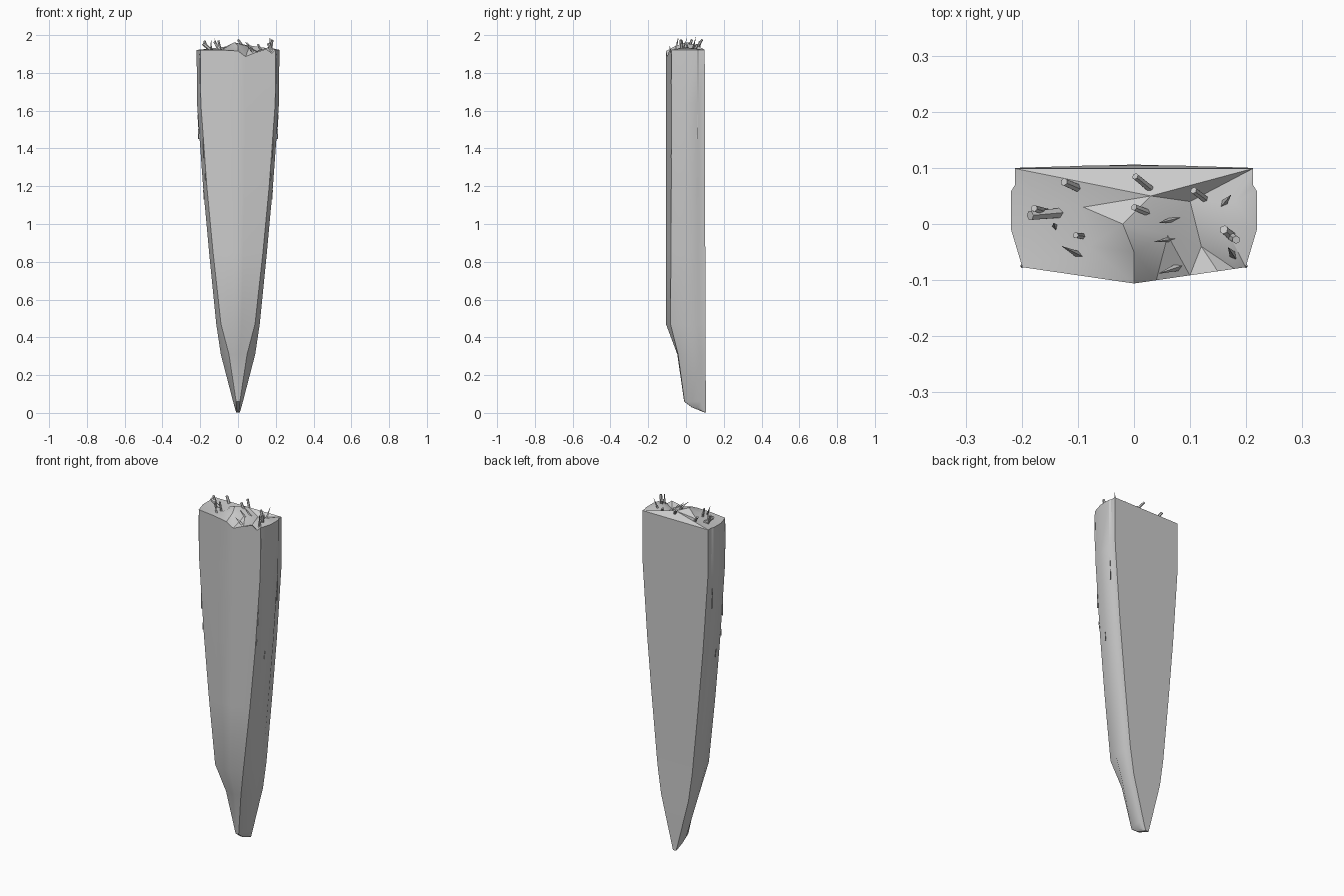
import bpy, bmesh, math
from mathutils import Vector
from mathutils.geometry import delaunay_2d_cdt


def finish(name, bm, smooth=False):
    bmesh.ops.recalc_face_normals(bm, faces=bm.faces)
    me = bpy.data.meshes.new(name)
    bm.to_mesh(me)
    bm.free()
    ob = bpy.data.objects.new(name, me)
    bpy.context.collection.objects.link(ob)
    if smooth:
        bpy.ops.object.select_all(action='DESELECT')
        ob.select_set(True)
        bpy.context.view_layer.objects.active = ob
        bpy.ops.object.shade_smooth_by_angle(angle=math.radians(30))
    return ob


# stake sections: z, half width, back y, front corner half width, corner y, front centre y
SECTIONS = [
    (0.002, 0.010, 0.106, 0.005, 0.100, 0.098),
    (0.030, 0.018, 0.105, 0.008, 0.032, 0.030),
    (0.060, 0.026, 0.105, 0.010, -0.008, -0.010),
    (0.310, 0.091, 0.104, 0.048, -0.042, -0.046),
    (0.470, 0.115, 0.103, 0.090, -0.082, -0.106),
    (0.850, 0.153, 0.102, 0.132, -0.080, -0.106),
    (1.200, 0.185, 0.101, 0.165, -0.078, -0.106),
    (1.640, 0.217, 0.100, 0.197, -0.077, -0.106),
    (1.922, 0.219, 0.099, 0.199, -0.077, -0.106),
]
FRONT = [-1, -0.5, 0, 0.2, 0.5, 0.75, 0.9, 1]       # points across the front
RIM = [0, 0, -0.006, -0.036, -0.012, 0.004, -0.018, 0]  # broken front rim heights


def section(z, w, yb, cw, yc, yf):
    d = yb - yc
    side = [(w * 0.97, yb), (w * 0.97, yb - 0.17 * d), (w, yb - 0.23 * d), (w, yb - 0.62 * d)]
    pts = [(-x, y) for x, y in side]
    pts += [(t * cw, yf + (yc - yf) * abs(t)) for t in FRONT]
    pts += side[::-1]
    return [Vector((x, y, z)) for x, y in pts]


bm = bmesh.new()
rings = []
for i, s in enumerate(SECTIONS):
    pts = section(*s)
    if i == len(SECTIONS) - 1:
        for k, dz in enumerate(RIM):
            pts[4 + k].z += dz
    rings.append([bm.verts.new(p) for p in pts])
n = len(rings[0])
for a, b in zip(rings, rings[1:]):
    for k in range(n):
        bm.faces.new((a[k], a[(k + 1) % n], b[(k + 1) % n], b[k]))
bm.faces.new(rings[0])

# broken top surface: the rim joined to scattered peaks and hollows
PEAKS = [(-0.16, 0.04, 1.915), (-0.09, 0.03, 1.925), (-0.08, -0.04, 1.925), (-0.02, 0.0, 1.962),
         (0.0, -0.05, 1.945), (0.03, 0.05, 1.950), (0.06, -0.02, 1.938), (0.10, 0.04, 1.915),
         (0.12, -0.04, 1.905), (0.16, 0.0, 1.935), (0.18, 0.04, 1.930)]
top = rings[-1]
pts2 = [v.co.xy for v in top] + [Vector(p[:2]) for p in PEAKS]
verts = top + [bm.verts.new(p) for p in PEAKS]
loop = [(k, (k + 1) % n) for k in range(n)]
_, _, tris, orig, _, _ = delaunay_2d_cdt(pts2, loop, [], 1, 1e-6)
for t in tris:
    bm.faces.new([verts[orig[k][0]] for k in t])
finish("wooden_stake", bm, True)


# splinters: six-sided sticks or tapered three-sided spikes
def splinter(name, base, tip, r, sides=6, taper=0.9):
    a, b = Vector(base), Vector(tip)
    bm = bmesh.new()
    bmesh.ops.create_cone(bm, cap_ends=True, segments=sides, radius1=r, radius2=r * taper,
                          depth=(b - a).length)
    rot = (b - a).to_track_quat('Z', 'Y')
    for v in bm.verts:
        v.co = rot @ v.co + (a + b) / 2
    return finish(name, bm)


STICKS = [((-0.09, 0.06, 1.91), (-0.125, 0.075, 1.965), 0.008),
          ((-0.13, 0.02, 1.91), (-0.185, 0.015, 1.955), 0.010),
          ((-0.15, 0.02, 1.90), (-0.178, 0.028, 1.970), 0.007),
          ((-0.09, -0.022, 1.91), (-0.104, -0.020, 1.972), 0.006),
          ((0.035, 0.058, 1.93), (0.002, 0.085, 1.975), 0.007),
          ((0.035, 0.016, 1.93), (0.0, 0.030, 1.975), 0.007),
          ((0.135, 0.038, 1.90), (0.106, 0.060, 1.950), 0.007),
          ((0.185, -0.030, 1.90), (0.160, -0.010, 1.955), 0.009),
          ((0.170, -0.020, 1.90), (0.182, -0.028, 1.975), 0.008)]
for i, (a, b, r) in enumerate(STICKS):
    splinter(f"stick_splinter_{i + 1}", a, b, r)

SPIKES = [((0.100, 0.016, 1.89), (0.045, 0.002, 1.965), 0.012),
          ((0.100, -0.022, 1.89), (0.036, -0.032, 1.965), 0.011),
          ((0.110, -0.066, 1.88), (0.045, -0.088, 1.945), 0.014),
          ((-0.092, -0.058, 1.91), (-0.128, -0.040, 1.985), 0.008),
          ((0.156, 0.032, 1.91), (0.173, 0.052, 1.990), 0.008),
          ((0.180, -0.060, 1.90), (0.168, -0.042, 1.985), 0.009),
          ((-0.140, -0.008, 1.90), (-0.143, 0.002, 1.985), 0.007)]
for i, (a, b, r) in enumerate(SPIKES):
    splinter(f"spike_splinter_{i + 1}", a, b, r, 3, 0.05)

# thin slivers lying in the grain of both sides
SLIVERS = [(0.060, 1.45, 1.58, 0.209), (-0.075, 1.35, 1.47, 0.181), (-0.074, 1.23, 1.27, 0.171),
           (-0.014, 1.13, 1.18, 0.180), (-0.075, 1.74, 1.90, 0.198)]
for i, (y, z0, z1, x) in enumerate(SLIVERS):
    for s, side in ((1, "right"), (-1, "left")):
        splinter(f"{side}_sliver_{i + 1}", (s * x, y, z0), (s * (x + 0.004), y, z1), 0.004, 3, 0.3)
